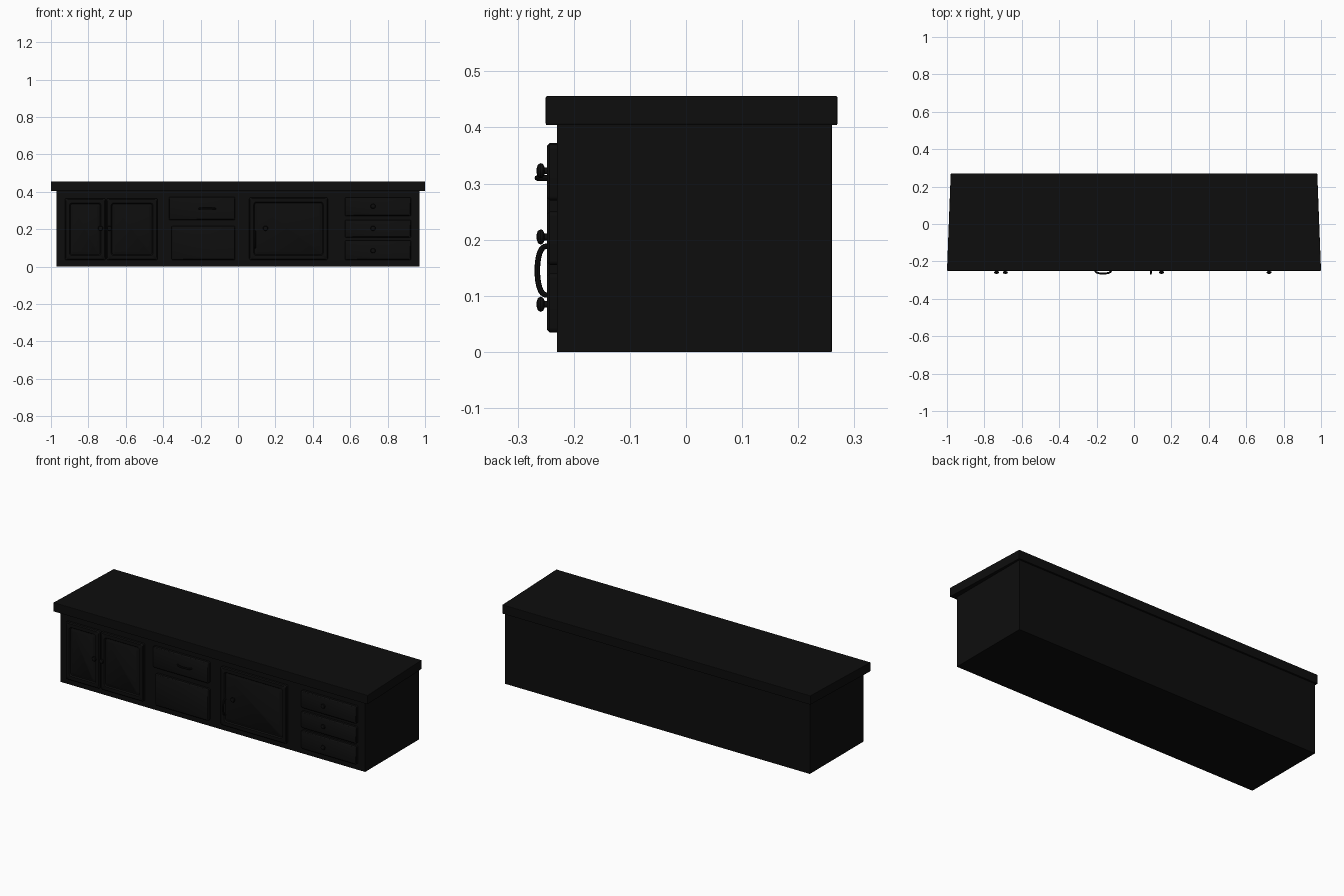
import bpy, bmesh, math
from mathutils import Vector

if "Cube" in bpy.data.objects:
    bpy.data.objects.remove(bpy.data.objects["Cube"])

black = bpy.data.materials.new("black_paint")
black.diffuse_color = (0.004, 0.004, 0.004, 1)
black.use_nodes = True
black.node_tree.nodes["Principled BSDF"].inputs["Base Color"].default_value = black.diffuse_color


def finish(name, bm, bevel=0, smooth=False):
    bmesh.ops.recalc_face_normals(bm, faces=bm.faces[:])
    me = bpy.data.meshes.new(name)
    bm.to_mesh(me)
    bm.free()
    ob = bpy.data.objects.new(name, me)
    bpy.context.collection.objects.link(ob)
    me.materials.append(black)
    if bevel:
        m = ob.modifiers.new("soft_edge", 'BEVEL')
        m.width, m.segments = bevel, 2
    if smooth:
        bpy.context.view_layer.objects.active = ob
        ob.select_set(True)
        bpy.ops.object.shade_smooth_by_angle(angle=math.radians(40))
        ob.select_set(False)
    return ob


def loft(name, rings, bevel=0, smooth=False):
    """Skin a stack of equal-length point loops and cap both ends."""
    bm = bmesh.new()
    loops = [[bm.verts.new(p) for p in r] for r in rings]
    n = len(loops[0])
    for a, b in zip(loops, loops[1:]):
        for i in range(n):
            j = (i + 1) % n
            bm.faces.new((a[i], a[j], b[j], b[i]))
    bm.faces.new(loops[0])
    bm.faces.new(loops[-1])
    return finish(name, bm, bevel, smooth)


def slab(name, xf, xb, y0, y1, z0, z1, bevel):
    plan = [(-xf, y0), (xf, y0), (xb, y1), (-xb, y1)]
    return loft(name, [[(x, y, z) for x, y in plan] for z in (z0, z1)], bevel)


def rounded_rect(x0, x1, z0, z1, r, y):
    pts = []
    corners = ((x1 - r, z1 - r), (x0 + r, z1 - r), (x0 + r, z0 + r), (x1 - r, z0 + r))
    for k, (cx, cz) in enumerate(corners):
        for s in range(5):
            a = math.radians(90 * k + 22.5 * s)
            pts.append((cx + r * math.cos(a), y, cz + r * math.sin(a)))
    return pts


def panel(name, x0, x1, z0, z1, framed):
    # inset distance, depth and corner radius of each step of the moulding
    steps = [(0, -0.225, .008), (0, -0.243, .008), (.005, -0.248, .006)]
    if framed:
        steps += [(.024, -0.248, .014), (.029, -0.241, .012),
                  (.034, -0.241, .010), (.042, -0.246, .008)]
    return loft(name, [rounded_rect(x0 + d, x1 - d, z0 + d, z1 - d, r, y)
                       for d, y, r in steps], smooth=True)


def knob(name, x, z):
    profile = [(.006, -.240), (.006, -.252), (.012, -.255), (.0135, -.259),
               (.011, -.264), (.005, -.266)]
    return loft(name, [[(x + r * math.cos(i * math.tau / 16), y,
                         z + r * math.sin(i * math.tau / 16)) for i in range(16)]
                       for r, y in profile], smooth=True)


def bow_handle(name, centre, axis, half):
    # arched pull: a round bar swept along half a flattened ellipse
    rings = []
    axis, out = Vector(axis), Vector((0, -1, 0))
    side = axis.cross(out)
    for i in range(17):
        t = math.pi * i / 16
        c, s = math.cos(t), math.sin(t)
        p = Vector(centre) + axis * half * c + out * .022 * s ** 0.6
        normal = (axis * c * .35 + out * s).normalized() if 0 < i < 16 else axis * c
        rings.append([p + .005 * (normal * math.cos(k * math.tau / 8)
                                  + side * math.sin(k * math.tau / 8)) for k in range(8)])
    return loft(name, rings, smooth=True)


# Carcass and the worktop, which narrows slightly to the back
slab("cabinet_body", .97, .97, -.23, .26, 0, .407, .001)
slab("worktop", 1.0, .98, -.25, .27, .404, .456, .003)

# Doors on the left
panel("left_door", -.925, -.708, .035, .365, True)
panel("second_door", -.702, -.43, .035, .365, True)
knob("left_door_knob", -.735, .205)
knob("second_door_knob", -.688, .205)

# Drawer above a wide lower drawer front
panel("upper_drawer", -.37, -.015, .25, .372, False)
panel("lower_drawer", -.355, -.015, .035, .218, False)
bow_handle("drawer_handle", (-.165, -.243, .31), (1, 0, 0), .043)

# Large door with pull and knob
panel("large_door", .06, .48, .035, .37, True)
bow_handle("door_handle", (.09, -.243, .145), (0, 0, 1), .044)
knob("door_knob", .147, .205)

# Stack of three drawers on the right
for i, (z0, z1) in enumerate(((.035, .14), (.155, .25), (.27, .37))):
    panel(f"right_drawer_{i + 1}", .572, .925, z0, z1, False)
    knob(f"right_drawer_knob_{i + 1}", .722, (.085, .205, .323)[i])
